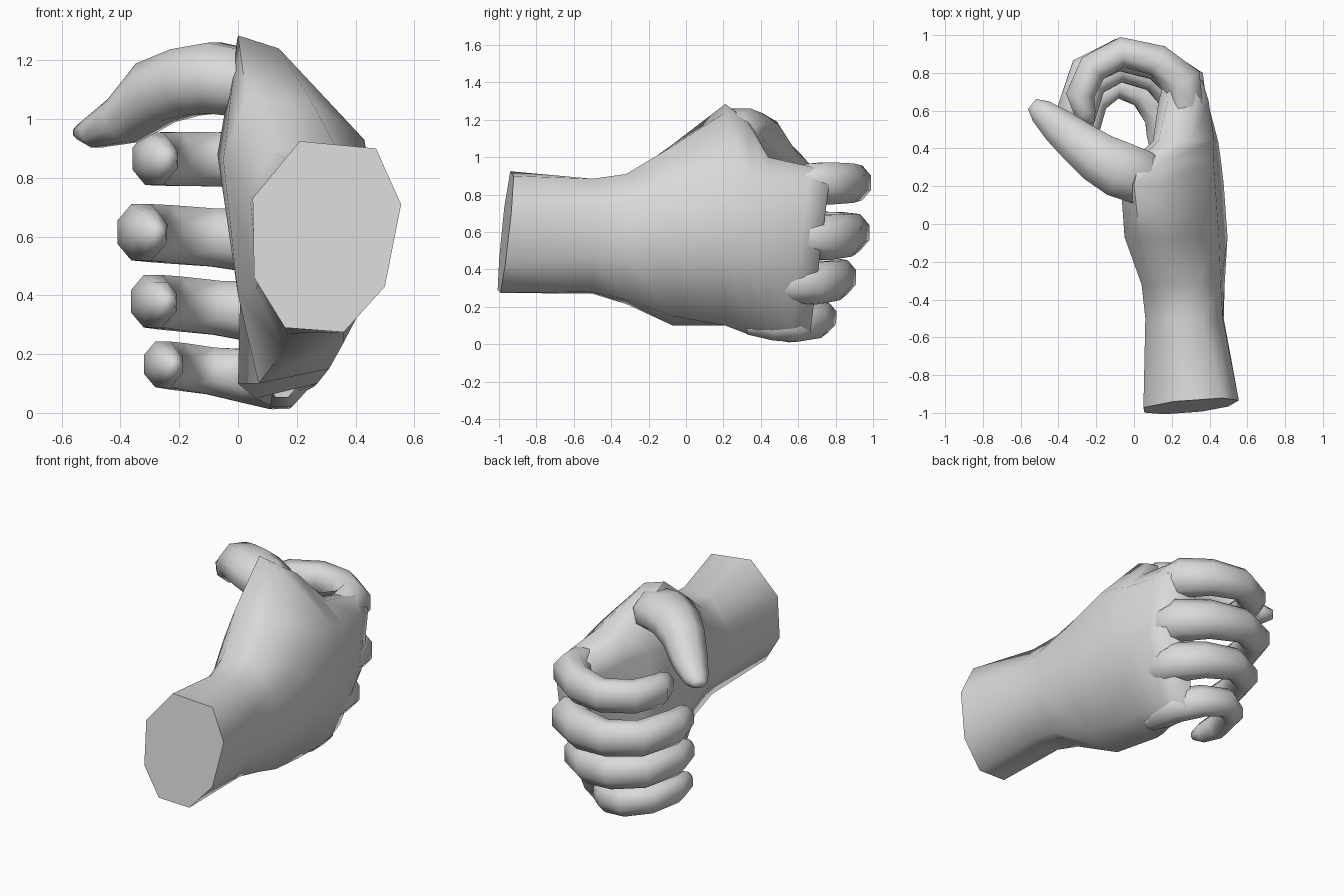
import bpy, bmesh, math
from mathutils import Vector

if "Cube" in bpy.data.objects:
    bpy.data.objects.remove(bpy.data.objects["Cube"])

skin = bpy.data.materials.new("light_grey")
skin.diffuse_color = (0.7, 0.7, 0.7, 1)
skin.use_nodes = True
skin.node_tree.nodes["Principled BSDF"].inputs["Base Color"].default_value = skin.diffuse_color


def loft(name, rings, angle):
    """Skin a list of equal-length rings and cap both ends."""
    bm = bmesh.new()
    loops = [[bm.verts.new(p) for p in ring] for ring in rings]
    n = len(loops[0])
    for a, b in zip(loops, loops[1:]):
        for i in range(n):
            j = (i + 1) % n
            bm.faces.new((a[i], a[j], b[j], b[i]))
    bm.faces.new(loops[0])
    bm.faces.new(loops[-1])
    bmesh.ops.recalc_face_normals(bm, faces=bm.faces)
    mesh = bpy.data.meshes.new(name)
    bm.to_mesh(mesh)
    bm.free()
    mesh.materials.append(skin)
    ob = bpy.data.objects.new(name, mesh)
    bpy.context.collection.objects.link(ob)
    bpy.ops.object.select_all(action='DESELECT')
    ob.select_set(True)
    bpy.context.view_layer.objects.active = ob
    bpy.ops.object.shade_smooth_by_angle(angle=math.radians(angle))
    return ob


def tube(name, path, wide, tall, sides=8):
    """Tapered tube along a path; wide is the level radius, tall the upright one."""
    pts = [Vector(p) for p in path]
    rings = []
    for i, p in enumerate(pts):
        t = (pts[min(i + 1, len(pts) - 1)] - pts[max(i - 1, 0)]).normalized()
        side = t.cross(Vector((0, 0, 1))).normalized()
        up = side.cross(t)
        ring = []
        for k in range(sides):
            a = 2 * math.pi * (k + 0.5) / sides
            ring.append(p + 1.04 * (side * wide[i] * math.cos(a) + up * tall[i] * math.sin(a)))
        rings.append(ring)
    return loft(name, rings, 70)


# Wrist and palm: octagonal (x, z) sections along y
sections = [
    (-0.965, (.05, .73), (.21, .925), (.47, .90), (.555, .71), (.50, .43), (.36, .275), (.16, .29), (.055, .46)),
    (-0.50, (.06, .71), (.17, .86), (.36, .885), (.47, .72), (.475, .46), (.36, .28), (.17, .27), (.07, .44)),
    (-0.32, (.04, .74), (.12, .89), (.33, .91), (.46, .75), (.48, .47), (.36, .24), (.16, .215), (.06, .42)),
    (-0.07, (-.05, .86), (.03, 1.07), (.25, 1.06), (.45, .82), (.495, .50), (.31, .15), (.07, .10), (.0, .40)),
    (0.21, (-.07, .88), (.0, 1.285), (.14, 1.24), (.43, .93), (.475, .50), (.27, .10), (.0, .10), (.01, .50)),
    (0.34, (.0, .90), (.03, 1.19), (.17, 1.17), (.42, .91), (.46, .50), (.27, .10), (.06, .05), (.07, .42)),
    (0.44, (.10, .85), (.13, .99), (.30, 1.0), (.425, .87), (.445, .50), (.26, .09), (.10, .03), (.11, .35)),
    (0.61, (.13, .84), (.18, .94), (.33, .95), (.395, .85), (.40, .50), (.25, .10), (.12, .01), (.13, .35)),
]
rings = [[Vector((x, s[0], z)) for x, z in s[1:]] for s in sections]
for v in rings[0]:  # slanted cut at the wrist
    v.y += 0.1 * (v.z - 0.6) + 0.08 * (v.x - 0.3)
for v in rings[-1]:  # knuckle line falls back towards the little finger
    v.y += 0.12 * (v.z - 0.5)
end = []
for v in rings[-1]:  # slightly narrower rim between the knuckles
    mid = 0.15 + 0.13 * v.z
    end.append(Vector((mid + (v.x - mid) * 0.75, v.y + 0.11, 0.48 + (v.z - 0.48) * 0.95)))
rings.append(end)
loft("wrist_and_palm", rings, 75)

# Fingers: one curled path, fitted between knuckle x and fingertip x
curl = [(0, .50), (0, .64), (.02, .75), (.26, .865), (.60, .91), (.88, .825), (1.0, .68), (.95, .58), (.90, .53)]
wide = [.06, .10, .11, .09, .085, .085, .08, .06, .025]
tall = [.7, 1.1, 1.2, 1.12, .98, .97, .95, .72, .3]
fingers = [  # name, knuckle x, tip x, y shift, tip reach, knuckle z, tip z, half height
    ("index_finger", .27, -.285, 0.0, 0.0, .86, .865, .098),
    ("middle_finger", .285, -.33, -.015, .14, .57, .615, .105),
    ("ring_finger", .25, -.29, -.08, .14, .325, .38, .098),
    ("little_finger", .15, -.255, -.175, .07, .11, .165, .085),
]
for name, x0, x1, dy, reach, z0, z1, h in fingers:
    path = []
    for i, (f, y) in enumerate(curl):
        y += dy - (reach * (0.825 - y) / 0.295 if i > 5 else 0)
        path.append((x0 + (x1 - x0) * f, y, z0 + (z1 - z0) * f))
    tube(name, path, [w * h / .1 for w in wide], [t * h for t in tall])

# Thumb, rooted inside the palm
tube("thumb",
     [(.12, .21, 1.07), (.03, .25, 1.12), (-.08, .29, 1.14), (-.18, .345, 1.125), (-.28, .42, 1.09),
      (-.39, .51, .995), (-.49, .595, .955), (-.54, .635, .955)],
     [.10, .15, .155, .14, .12, .10, .07, .035],
     [.08, .12, .125, .12, .115, .085, .055, .025])
